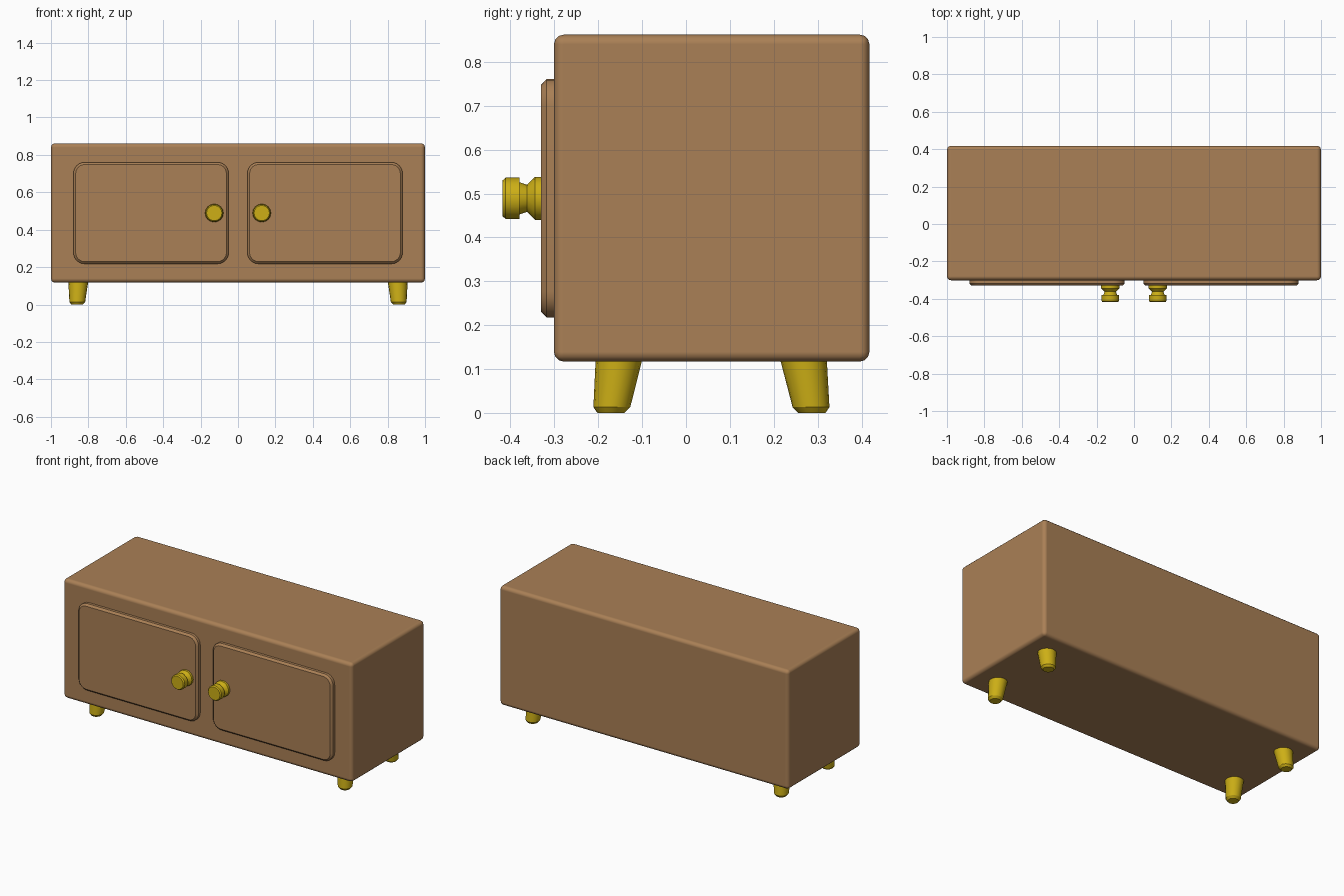
import bpy, bmesh, math
from mathutils import Vector

if "Cube" in bpy.data.objects:
    bpy.data.objects.remove(bpy.data.objects["Cube"])

def material(name, rgb):
    m = bpy.data.materials.new(name)
    m.diffuse_color = (*rgb, 1)
    m.use_nodes = True
    m.node_tree.nodes["Principled BSDF"].inputs["Base Color"].default_value = m.diffuse_color
    return m

WOOD = material("warm_brown_wood", (0.40, 0.215, 0.092))
GOLD = material("gold_metal", (0.61, 0.43, 0.008))

def loft(name, rings, mat, angle=30):
    """Skin a stack of point rings, cap both ends."""
    bm = bmesh.new()
    loops = [[bm.verts.new(p) for p in ring] for ring in rings]
    for a, b in zip(loops, loops[1:]):
        n = len(a)
        for i in range(n):
            bm.faces.new((a[i], a[(i + 1) % n], b[(i + 1) % n], b[i]))
    bm.faces.new(loops[0])
    bm.faces.new(loops[-1])
    bmesh.ops.recalc_face_normals(bm, faces=bm.faces)
    me = bpy.data.meshes.new(name)
    bm.to_mesh(me)
    bm.free()
    me.materials.append(mat)
    ob = bpy.data.objects.new(name, me)
    bpy.context.collection.objects.link(ob)
    bpy.ops.object.select_all(action='DESELECT')
    ob.select_set(True)
    bpy.context.view_layer.objects.active = ob
    bpy.ops.object.shade_smooth_by_angle(angle=math.radians(angle))
    return ob

def circle(r, sides=16):
    return [(r * math.cos(2 * math.pi * i / sides), r * math.sin(2 * math.pi * i / sides))
            for i in range(sides)]

def rounded_rect(w, h, r, seg=6):
    pts = []
    for k, (sx, sz) in enumerate(((1, 1), (-1, 1), (-1, -1), (1, -1))):
        for i in range(seg + 1):
            a = math.pi / 2 * (k + i / seg)
            pts.append((sx * (w / 2 - r) + r * math.cos(a), sz * (h / 2 - r) + r * math.sin(a)))
    return pts

# Cabinet body: box with softly bevelled edges
X, Y0, Y1, Z0, Z1 = 1.0, -0.301, 0.418, 0.117, 0.862
body = loft("cabinet_body", [[(-X, Y0, z), (X, Y0, z), (X, Y1, z), (-X, Y1, z)]
                             for z in (Z0, Z1)], WOOD)
bevel = body.modifiers.new("soft_edges", 'BEVEL')
bevel.width = 0.022
bevel.segments = 3
for p in body.data.polygons:
    p.use_smooth = True
bevel.harden_normals = True

for side, s in (("left", -1), ("right", 1)):
    # Door: rounded panel with a chamfered front rim
    rings = []
    for y, inset in ((-0.295, 0), (-0.318, 0), (-0.330, 0.012)):
        rings.append([(s * 0.465 + px, y, 0.489 + pz) for px, pz in
                      rounded_rect(0.83 - 2 * inset, 0.543 - 2 * inset, 0.06 - inset)])
    loft(side + "_door", rings, WOOD)

    # Knob: turned profile pointing forward
    profile = ((-0.325, 0.049), (-0.344, 0.049), (-0.362, 0.031), (-0.380, 0.037),
               (-0.380, 0.047), (-0.411, 0.047), (-0.418, 0.041))
    loft(side + "_knob", [[(s * 0.127 + px, y, 0.489 + pz) for px, pz in circle(r)]
                          for y, r in profile], GOLD)

    # Legs: tapered, splayed outwards, chamfered foot
    for end, top_y, foot_y in (("front", -0.153, -0.171), ("back", 0.268, 0.287)):
        top = Vector((s * 0.854, top_y, 0.120))
        foot = Vector((s * 0.860, foot_y, 0.0))
        rings = []
        for z, r in ((0.0, 0.031), (0.013, 0.042), (0.120, 0.053)):
            c = foot.lerp(top, z / 0.120)
            rings.append([(c.x + px, c.y + py, z) for px, py in circle(r)])
        loft(f"{end}_{side}_leg", rings, GOLD)
